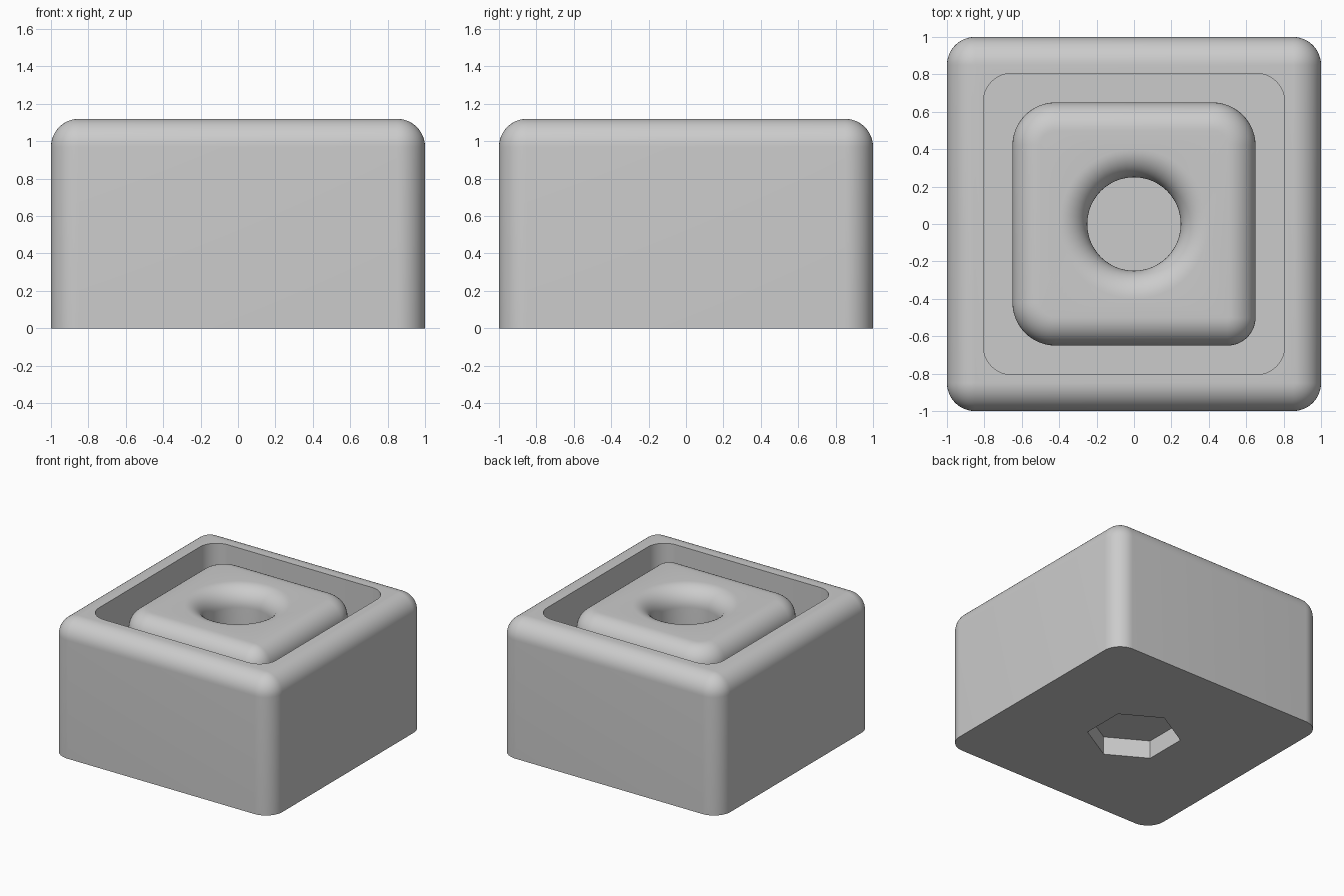
import bpy, bmesh, math

if "Cube" in bpy.data.objects:
    bpy.data.objects.remove(bpy.data.objects["Cube"])

N = 12      # segments per rounded corner
F = 0.15    # fillet radius
TOP = 1.12
FLOOR = 0.56

grey = bpy.data.materials.new("light_grey")
grey.diffuse_color = (0.6, 0.6, 0.6, 1)
grey.use_nodes = True
grey.node_tree.nodes["Principled BSDF"].inputs["Base Color"].default_value = grey.diffuse_color


def ring(bm, half, radii, z):
    """Rounded square; radii run counter-clockwise from the +x +y corner."""
    verts = []
    for k, (sx, sy) in enumerate(((1, 1), (-1, 1), (-1, -1), (1, -1))):
        r = max(radii[k], 0)
        for i in range(N + 1):
            a = math.pi / 2 * (k + i / N)
            verts.append(bm.verts.new((sx * (half - r) + r * math.cos(a),
                                       sy * (half - r) + r * math.sin(a), z)))
    return verts


def fillet(half, radii):
    """Wall rising into a rounded top edge."""
    steps = []
    for i in range(N + 1):
        a = math.pi / 2 * i / N
        d = F * (1 - math.cos(a))
        steps.append((half - d, [r - d for r in radii], TOP - F + F * math.sin(a)))
    return steps


outer, inner = [0.15] * 4, [0.23, 0.23, 0.23, 0.15]

# Outer wall, rim, pocket and raised island
sections = [(1, outer, 0)] + fillet(1, outer)
sections += [(0.805, outer, TOP), (0.805, outer, FLOOR), (0.65, inner, FLOOR)]
sections += fillet(0.65, inner)

# Round hole with a rolled lip
for i in range(N + 1):
    a = math.pi / 2 * i / N
    r = 0.40 - F * math.sin(a)
    sections.append((r, [r] * 4, TOP - F + F * math.cos(a)))
sections.append((0.25, [0.25] * 4, FLOOR))

bm = bmesh.new()
rings = [ring(bm, *s) for s in sections]
count = len(rings[0])
for low, high in zip(rings, rings[1:]):
    for i in range(count):
        j = (i + 1) % count
        bm.faces.new((low[i], low[j], high[j], high[i]))
bm.faces.new(rings[-1])
bm.faces.new(rings[0][::-1])
bmesh.ops.remove_doubles(bm, verts=bm.verts, dist=0.0005)
bmesh.ops.recalc_face_normals(bm, faces=bm.faces)
mesh = bpy.data.meshes.new("block")
bm.to_mesh(mesh)
bm.free()
mesh.materials.append(grey)
block = bpy.data.objects.new("block", mesh)
bpy.context.collection.objects.link(block)
bpy.context.view_layer.objects.active = block
block.select_set(True)
bpy.ops.object.shade_smooth_by_angle(angle=math.radians(30))

# Hexagonal recess underneath
bpy.ops.mesh.primitive_cylinder_add(vertices=6, radius=0.355, depth=0.3)
cutter = bpy.context.object
cutter.name = "hex_recess_cutter"
cutter.data.materials.append(grey)
cutter.hide_render = True
cutter.display_type = 'WIRE'
cut = block.modifiers.new("hex_recess", 'BOOLEAN')
cut.operation = 'DIFFERENCE'
cut.solver = 'EXACT'
cut.object = cutter
